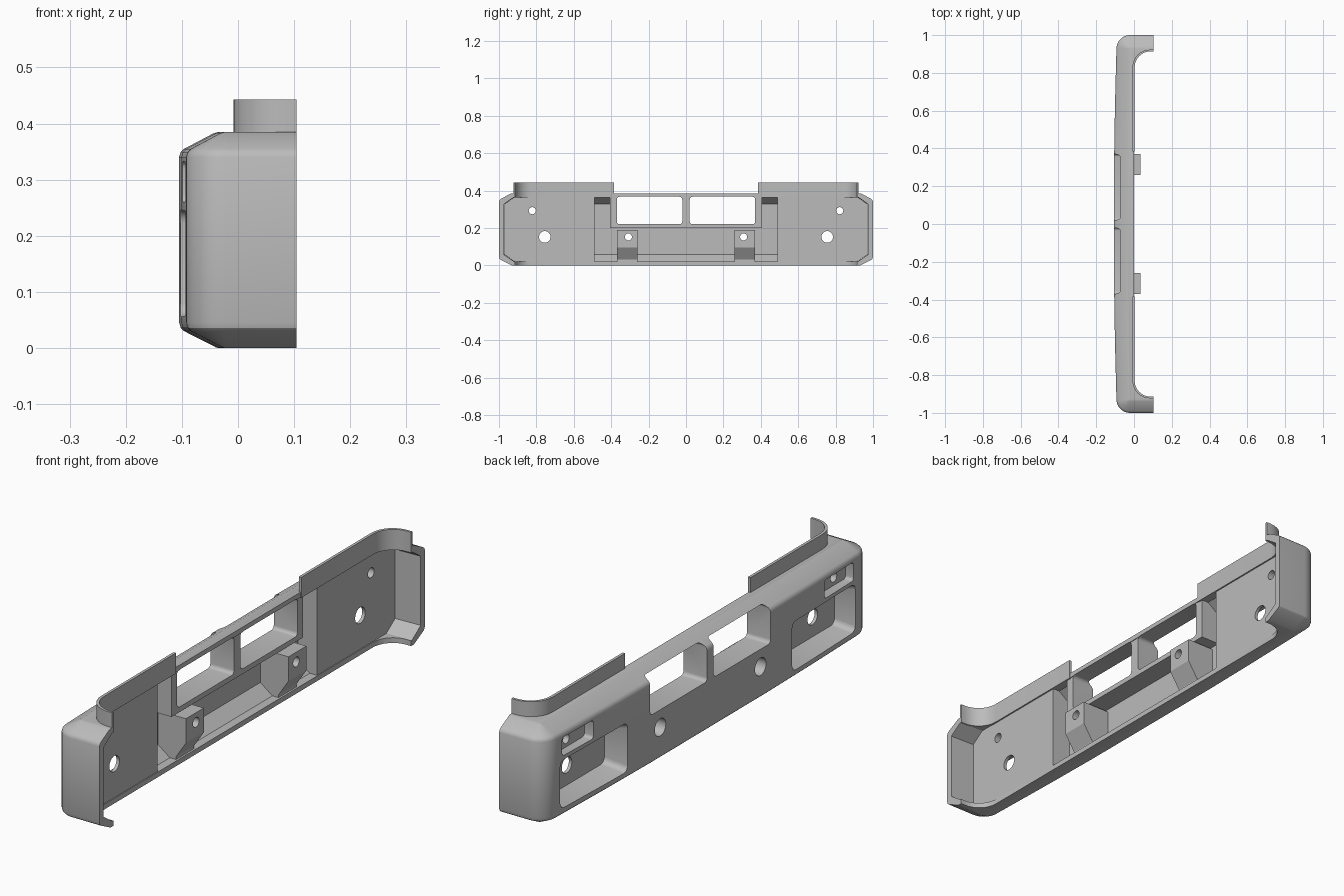
import bpy, bmesh, math

if "Cube" in bpy.data.objects:
    bpy.data.objects.remove(bpy.data.objects["Cube"])

grey = bpy.data.materials.new("bumper_grey")
grey.diffuse_color = (0.5, 0.5, 0.5, 1)
grey.use_nodes = True
grey.node_tree.nodes["Principled BSDF"].inputs["Base Color"].default_value = grey.diffuse_color


def finish(name, bm):
    bmesh.ops.recalc_face_normals(bm, faces=bm.faces)
    me = bpy.data.meshes.new(name)
    bm.to_mesh(me)
    bm.free()
    me.materials.append(grey)
    ob = bpy.data.objects.new(name, me)
    bpy.context.collection.objects.link(ob)
    return ob


def loft(name, rings):
    """Skin a stack of matching closed rings."""
    bm = bmesh.new()
    rows = [[bm.verts.new(p) for p in r] for r in rings]
    n = len(rows[0])
    for a, b in zip(rows, rows[1:]):
        for i in range(n):
            j = (i + 1) % n
            bm.faces.new((a[i], a[j], b[j], b[i]))
    bm.faces.new(rows[0])
    bm.faces.new(rows[-1])
    return finish(name, bm)


def box(name, x, y, z, round_edges=0, taper=0):
    """Box from ranges; can round the edges along x and narrow the +x end."""
    bm = bmesh.new()
    bmesh.ops.create_cube(bm, size=1)
    for v in bm.verts:
        t = taper if v.co.x > 0 else 0
        sy, sz = (1 if v.co.y < 0 else -1), (1 if v.co.z < 0 else -1)
        v.co = [r[0] if c < 0 else r[1] for c, r in zip(v.co, (x, y, z))]
        v.co.y += sy * t
        v.co.z += sz * t
    if round_edges:
        es = [e for e in bm.edges if abs(e.verts[0].co.x - e.verts[1].co.x) > 1e-4]
        bmesh.ops.bevel(bm, geom=es, offset=round_edges, segments=4,
                        profile=0.5, affect='EDGES')
    return finish(name, bm)


def rod(name, x, y, z, r):
    def ring(px):
        return [(px, y + r * math.cos(a * math.pi / 12), z + r * math.sin(a * math.pi / 12))
                for a in range(24)]
    return loft(name, [ring(x[0]), ring(x[1])])


def boolean(target, tool, op='DIFFERENCE'):
    m = target.modifiers.new("cut", 'BOOLEAN')
    m.object, m.operation, m.solver = tool, op, 'EXACT'
    bpy.context.view_layer.update()
    dg = bpy.context.evaluated_depsgraph_get()
    me = bpy.data.meshes.new_from_object(target.evaluated_get(dg))
    target.modifiers.clear()
    target.data = me
    bpy.data.objects.remove(tool)


def span(s, a, b):
    return tuple(sorted((s * a, s * b)))


# Plan outline of the outer face, each point with its outward normal
R, CX, CY = 0.072, -0.021, 0.928
half = [(-0.105, 0.0, -1, 0), (-0.105, 0.36, -1, 0), (-0.101, 0.62, -1, 0)]
for i in range(9):
    a = math.pi - i * math.pi / 16
    c, s = math.cos(a), math.sin(a)
    half.append((CX + R * c, CY + R * s, c, s))


def outline(inset, z, end_x):
    pts = [(x - nx * inset, y - ny * inset, z) for x, y, nx, ny in half]
    pts.append((end_x, 1 - inset, z))
    return [(x, -y, z) for x, y, z in reversed(pts[1:])] + pts


# Bumper shell: chamfered top and bottom with softened creases
body = loft("bumper_shell", [outline(d, z, 0.104) for d, z in (
    (0.070, 0), (0.066, 0.001), (0.009, 0.030), (0.003, 0.036), (0, 0.046),
    (0, 0.340), (0.003, 0.349), (0.009, 0.355), (0.062, 0.383), (0.070, 0.385))])

# Inner edge of the flanges
EDGE = [(0.0, 0.385)] + [
    (0.085 - 0.085 * math.cos(t * math.pi / 16), 0.83 + 0.085 * math.sin(t * math.pi / 16))
    for t in range(9)] + [(0.104, 0.915)]
plan = EDGE[:-1] + [(0.3, 0.915)]
plan = [(x, -y) for x, y in reversed(plan)] + plan
boolean(body, loft("flange_cutter", [[(x, y, z) for x, y in plan] for z in (-0.1, 0.6)]))

# Hollow behind the centre of the face, around the window frame
hollow = loft("centre_hollow", [[(x, y, z) for y in (-0.49, 0.49)] + [(0.2, 0.49, z), (0.2, -0.49, z)]
                                for x, z in ((-0.034, 0.02), (-0.086, 0.058),
                                             (-0.086, 0.327), (-0.034, 0.365))])
boolean(hollow, box("frame_keep", (-0.3, -0.003), (-0.405, 0.405), (0.2, 0.6)))
boolean(body, hollow)

# Hollow behind each end, up to the flat lamp panel at x = -0.003
for s in (-1, 1):
    rings = [[(-0.003, s * 0.485, z), (0.3, s * 0.485, z), (0.3, s * (1 - d), z),
              (-0.003, s * (1 - d - 0.012), z)]
             for d, z in ((0.072, 0.0205), (0.018, 0.058), (0.018, 0.327), (0.072, 0.3645))]
    boolean(body, loft("end_hollow", rings))

# Mounting bosses behind the face
profile = [(-0.095, 0.19), (0.035, 0.19), (0.035, 0.095), (-0.008, 0.03),
           (-0.008, 0.01), (-0.045, 0.01), (-0.095, 0.045)]
for s in (-1, 1):
    boss = loft("boss", [[(x, s * y, z) for x, z in profile] for y in (0.26, 0.37)])
    boolean(body, boss, 'UNION')

for s in (-1, 1):
    # Windows
    boolean(body, box("window", (-0.3, 0.2), span(s, 0.02, 0.37), (0.22, 0.367), 0.015))
    # Lamp recesses
    boolean(body, box("lamp_recess", (-0.12, -0.016), span(s, 0.502, 0.912),
                      (0.052, 0.25), 0.022, 0.022))
    boolean(body, box("marker_recess", (-0.3, -0.06), span(s, 0.71, 0.895), (0.26, 0.332), 0.012))
    # Bolt and cable holes
    boolean(body, rod("bolt_hole", (-0.3, 0.2), s * 0.308, 0.152, 0.019))
    boolean(body, rod("bolt_counterbore", (-0.3, -0.04), s * 0.308, 0.152, 0.034))
    boolean(body, rod("lamp_hole", (-0.3, 0.02), s * 0.755, 0.152, 0.031))
    boolean(body, rod("marker_hole", (-0.3, 0.02), s * 0.822, 0.292, 0.019))

# Raised lips following the flange edge
T = 0.008
for s, side in ((-1, "right"), (1, "left")):
    outer = []
    for i, (x, y) in enumerate(EDGE):
        a, b = EDGE[max(i - 1, 0)], EDGE[min(i + 1, len(EDGE) - 1)]
        dx, dy = b[0] - a[0], b[1] - a[1]
        l = math.hypot(dx, dy)
        outer.append((x - T * dy / l, y + T * dx / l))
    ring = [(x + 0.003, y - 0.001 * (i > 0)) if i < len(EDGE) - 1 else (x, y - 0.001)
            for i, (x, y) in enumerate(EDGE)] + outer[::-1]
    ring = [(min(x, 0.104), s * y) for x, y in ring]
    loft(side + "_lip", [[(x, y, z) for x, y in ring] for z in (0.363, 0.443)])

for ob in bpy.data.objects:
    bpy.ops.object.select_all(action='DESELECT')
    ob.select_set(True)
    bpy.context.view_layer.objects.active = ob
    bpy.ops.object.shade_smooth_by_angle(angle=math.radians(28))
